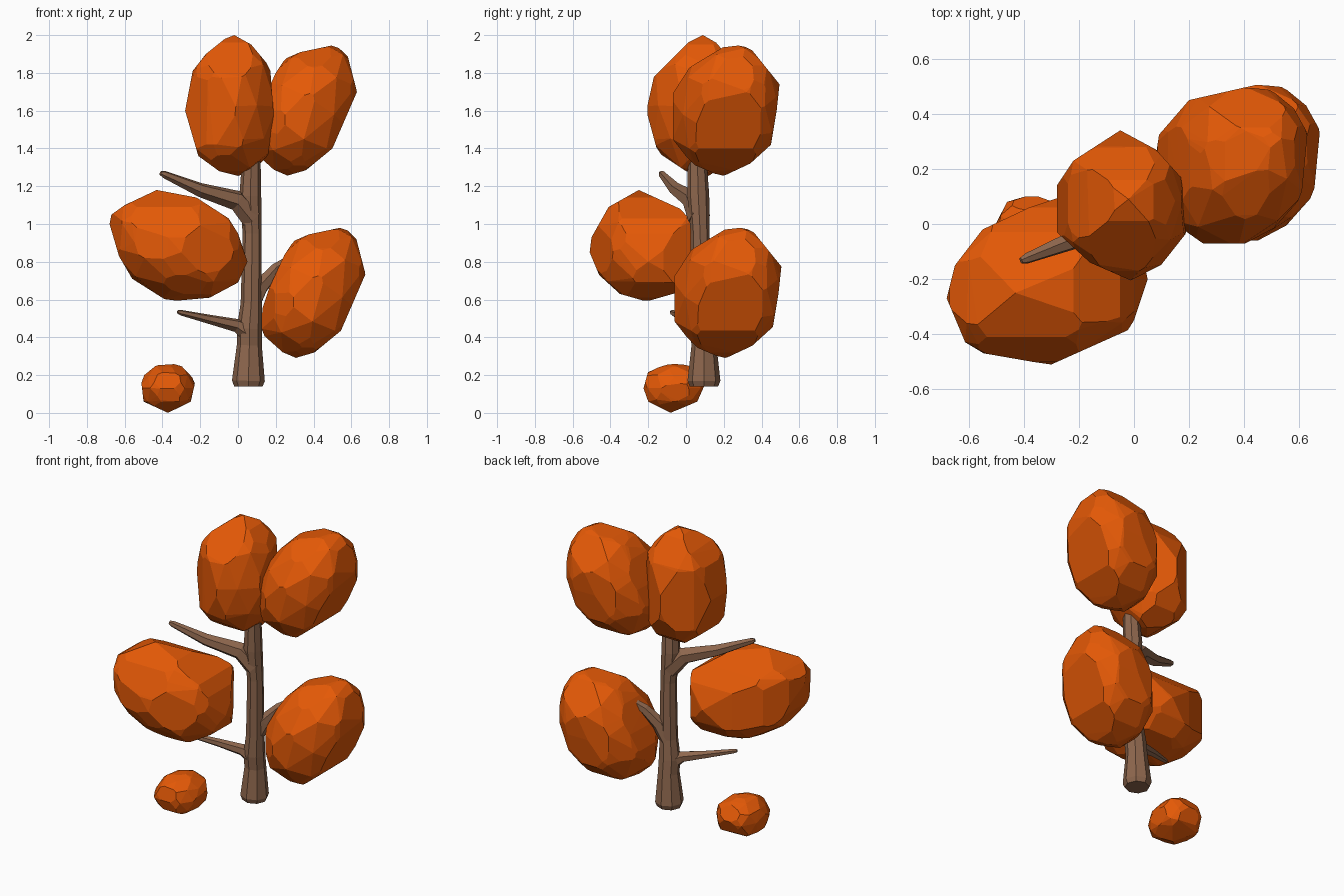
import bpy, bmesh, random
from mathutils import Vector


def material(name, color):
    m = bpy.data.materials.new(name)
    m.diffuse_color = (*color, 1)
    return m


LEAF = material("orange_leaves", (0.78, 0.1, 0.002))
BARK = material("brown_bark", (0.27, 0.135, 0.075))
FRONT, SIDE, TOP = (0, 2), (1, 2), (0, 1)   # axis pairs of the outlines


def finish(name, bm, mat):
    bmesh.ops.recalc_face_normals(bm, faces=bm.faces)
    me = bpy.data.meshes.new(name)
    bm.to_mesh(me)
    bm.free()
    me.materials.append(mat)
    ob = bpy.data.objects.new(name, me)
    bpy.context.collection.objects.link(ob)
    return ob


def trim(bm, axes, outline):
    """Slice off everything outside a convex outline."""
    mid = [sum(p[i] for p in outline) / len(outline) for i in (0, 1)]
    for p, q in zip(outline, outline[1:] + outline[:1]):
        n = [q[1] - p[1], p[0] - q[0]]
        if n[0] * (mid[0] - p[0]) + n[1] * (mid[1] - p[1]) > 0:
            n = [-n[0], -n[1]]
        co, no = Vector(), Vector()
        for k in (0, 1):
            co[axes[k]], no[axes[k]] = p[k], n[k]
        bmesh.ops.bisect_plane(bm, geom=bm.verts[:] + bm.edges[:] + bm.faces[:], dist=1e-5,
                               plane_co=co, plane_no=no, clear_outer=True)
        rehull(bm)


def rehull(bm):
    """Replace the mesh by the convex skin of its points."""
    bmesh.ops.delete(bm, geom=bm.edges[:] + bm.faces[:], context='EDGES_FACES')
    bmesh.ops.remove_doubles(bm, verts=bm.verts, dist=0.003)
    bmesh.ops.convex_hull(bm, input=bm.verts)
    bmesh.ops.delete(bm, geom=[v for v in bm.verts if not v.link_faces], context='VERTS')


def leaf_clump(name, axis, lo, hi, seed, outlines=(), length=1.38, taper=0.12,
               rough=0.05, grow=1.05, shift=(0, 0, 0)):
    """Faceted egg along axis, fitted to the box lo..hi, then trimmed to outlines."""
    rng = random.Random(seed)
    bm = bmesh.new()
    bmesh.ops.create_icosphere(bm, subdivisions=2, radius=1)
    turn = Vector((0, 0, 1)).rotation_difference(Vector(axis).normalized())
    for v in bm.verts:
        p = v.co * (1 + rng.uniform(-rough, rough))
        k = 1 - taper * p.z
        v.co = turn @ Vector((p.x * k, p.y * k, p.z * length))
    for i in range(3):
        a = min(v.co[i] for v in bm.verts)
        b = max(v.co[i] for v in bm.verts)
        for v in bm.verts:
            t = ((v.co[i] - a) / (b - a) - 0.5) * grow + 0.5
            v.co[i] = lo[i] + t * (hi[i] - lo[i])
    pts = [v.co.copy() for v in bm.verts]
    bm.free()
    bm = bmesh.new()
    for p in pts:
        bm.verts.new(p)
    rehull(bm)
    for axes, outline in outlines:
        trim(bm, axes, outline)
    # merge slivers into broader facets
    bmesh.ops.remove_doubles(bm, verts=bm.verts, dist=0.015)
    rehull(bm)
    bmesh.ops.translate(bm, verts=bm.verts, vec=shift)
    return finish(name, bm, LEAF)


def limb(name, path, sides):
    """Tapered tube through (x, y, z, radius) points."""
    bm = bmesh.new()
    pts = [Vector(p[:3]) for p in path]
    rings = []
    for i, p in enumerate(pts):
        d = pts[min(i + 1, len(pts) - 1)] - pts[max(i - 1, 0)]
        q = Vector((0, 0, 1)).rotation_difference(d.normalized())
        ring = bmesh.ops.create_circle(bm, segments=sides, radius=path[i][3])["verts"]
        for v in ring:
            v.co = p + q @ v.co
        rings.append(ring)
    for a, b in zip(rings, rings[1:]):
        for j in range(sides):
            k = (j + 1) % sides
            bm.faces.new((a[j], a[k], b[k], b[j]))
    bm.faces.new(rings[0])
    bm.faces.new(rings[-1])
    return finish(name, bm, BARK)


# Trunk with a flared foot
limb("trunk", [(0.055, 0.095, 0.14, 0.075), (0.055, 0.095, 0.17, 0.087),
               (0.06, 0.095, 0.36, 0.066), (0.06, 0.085, 0.45, 0.066),
               (0.07, 0.08, 0.58, 0.056), (0.075, 0.075, 0.95, 0.050),
               (0.065, 0.065, 1.15, 0.058), (0.07, 0.06, 1.33, 0.050),
               (0.02, 0.07, 1.5, 0.03)], 8)

# Branches
limb("upper_left_branch", [(0.07, 0.07, 1.03, 0.06), (-0.01, 0.035, 1.125, 0.055),
                           (-0.2, -0.05, 1.18, 0.038), (-0.39, -0.125, 1.262, 0.02),
                           (-0.41, -0.133, 1.27, 0.012)], 6)
limb("lower_left_branch", [(0.06, 0.085, 0.42, 0.055), (-0.01, 0.055, 0.463, 0.036),
                           (-0.15, 0.0, 0.495, 0.025), (-0.3, -0.07, 0.53, 0.015),
                           (-0.32, -0.078, 0.535, 0.009)], 6)
limb("lower_right_branch", [(0.07, 0.09, 0.57, 0.05), (0.12, 0.11, 0.67, 0.045),
                            (0.2, 0.15, 0.76, 0.033), (0.3, 0.2, 0.83, 0.02)], 6)

# Top clump
leaf_clump("top_leaves", (0.03, 0.03, 1), (-0.28, -0.21, 1.255), (0.195, 0.34, 2.0), 4, [
    (FRONT, [(-0.02, 2.0), (-0.07, 1.98), (-0.17, 1.9), (-0.24, 1.81), (-0.28, 1.6),
             (-0.21, 1.36), (-0.1, 1.28), (0.0, 1.255), (0.09, 1.28), (0.17, 1.37),
             (0.195, 1.5), (0.17, 1.83), (0.07, 1.95)]),
    (SIDE, [(0.09, 2.0), (0.01, 1.96), (-0.17, 1.78), (-0.21, 1.6), (-0.15, 1.38),
            (0.0, 1.28), (0.12, 1.255), (0.25, 1.34), (0.34, 1.5), (0.34, 1.65),
            (0.28, 1.82), (0.16, 1.96)]),
    (TOP, [(-0.05, 0.34), (0.08, 0.27), (0.17, 0.17), (0.195, 0.0), (0.17, -0.13),
           (0.08, -0.19), (0.0, -0.21), (-0.16, -0.14), (-0.28, -0.03), (-0.28, 0.14),
           (-0.22, 0.23)])])

# The two clumps on the right share one shape
right_outlines = [
    (FRONT, [(0.08, 1.45), (0.085, 1.52), (0.125, 1.64), (0.2, 1.8), (0.25, 1.875),
             (0.33, 1.91), (0.52, 1.95), (0.57, 1.93), (0.63, 1.7), (0.5, 1.4),
             (0.36, 1.285), (0.24, 1.25), (0.12, 1.31), (0.08, 1.41)]),
    (SIDE, [(-0.07, 1.72), (0.02, 1.83), (0.22, 1.95), (0.3, 1.945), (0.35, 1.92),
            (0.495, 1.74), (0.48, 1.6), (0.45, 1.42), (0.34, 1.32), (0.19, 1.25),
            (0.05, 1.31), (-0.07, 1.43)]),
    (TOP, [(0.07, 0.3), (0.2, 0.45), (0.42, 0.5), (0.5, 0.485), (0.58, 0.42),
           (0.63, 0.33), (0.61, 0.12), (0.55, -0.03), (0.45, -0.07), (0.25, -0.07),
           (0.15, 0.0), (0.07, 0.15)])]
for label, shift in (("upper", (0, 0, 0)), ("lower", (0.045, 0.01, -0.965))):
    leaf_clump(label + "_right_leaves", (0.36, 0.16, 0.65), (0.08, -0.07, 1.25),
               (0.63, 0.495, 1.95), 4, right_outlines, shift=shift)

# Left clump
leaf_clump("left_leaves", (-0.66, -0.16, 0.22), (-0.68, -0.51, 0.59), (0.05, 0.12, 1.18), 4, [
    (FRONT, [(-0.43, 1.18), (-0.6, 1.1), (-0.67, 1.05), (-0.68, 1.0), (-0.63, 0.83),
             (-0.56, 0.71), (-0.37, 0.59), (-0.15, 0.61), (0.0, 0.69), (0.05, 0.8),
             (0.0, 0.95), (-0.05, 1.03), (-0.22, 1.14)]),
    (SIDE, [(-0.51, 0.85), (-0.5, 0.93), (-0.41, 1.09), (-0.25, 1.18), (-0.03, 1.08),
            (0.06, 0.98), (0.12, 0.85), (0.08, 0.74), (0.0, 0.65), (-0.21, 0.59),
            (-0.35, 0.63), (-0.46, 0.73)]),
    (TOP, [(-0.68, -0.27), (-0.65, -0.15), (-0.55, -0.02), (-0.38, 0.06), (-0.2, 0.12),
           (-0.08, 0.07), (0.03, -0.12), (0.05, -0.2), (-0.01, -0.38), (-0.3, -0.51),
           (-0.37, -0.5), (-0.6, -0.46)])])

# Fallen clump on the ground
leaf_clump("fallen_leaves", (0, 0, 1), (-0.515, -0.225, 0.0), (-0.225, 0.1, 0.26), 9, [
    (FRONT, [(-0.515, 0.19), (-0.46, 0.25), (-0.31, 0.26), (-0.225, 0.17), (-0.25, 0.06),
             (-0.37, 0.0), (-0.5, 0.06)]),
    (SIDE, [(-0.225, 0.13), (-0.2, 0.22), (-0.11, 0.26), (0.03, 0.26), (0.1, 0.15),
            (0.06, 0.06), (-0.08, 0.0), (-0.2, 0.06)])],
    length=1.0, taper=0.0, rough=0.08)
